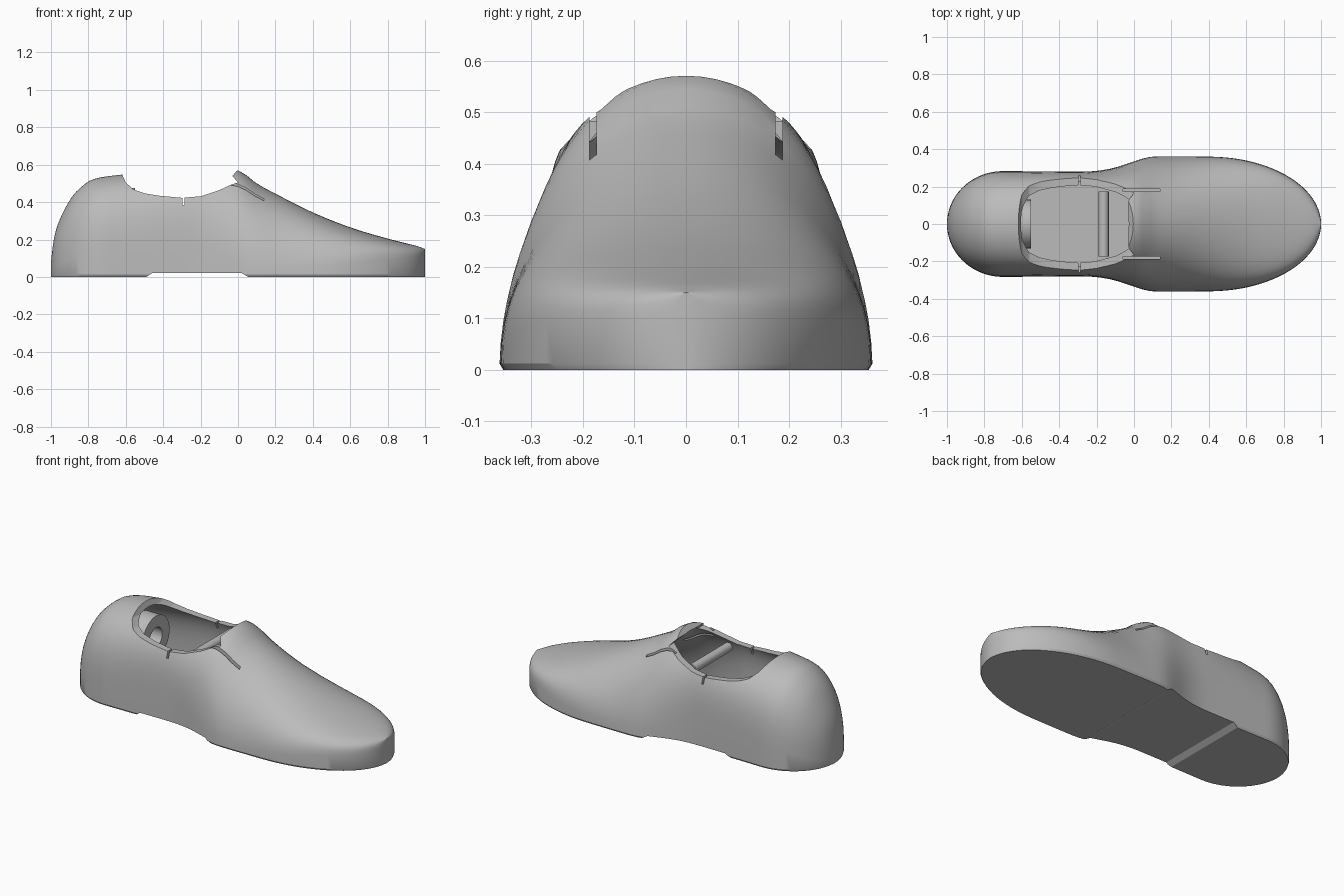
import bpy, bmesh, math

if "Cube" in bpy.data.objects:
    bpy.data.objects.remove(bpy.data.objects["Cube"])

grey = bpy.data.materials.new("light_grey")
grey.use_nodes = True
colour = (0.5, 0.5, 0.5, 1)
grey.diffuse_color = colour
grey.node_tree.nodes["Principled BSDF"].inputs["Base Color"].default_value = colour

# Design curves along the length: top line, base half-width, section squareness
TOP = [(-1, .08), (-.985, .2), (-.96, .29), (-.9, .41), (-.85, .47), (-.78, .52), (-.62, .547),
       (-.4, .565), (-.2, .575), (0, .57), (.1, .5), (.2, .445), (.4, .345), (.6, .265),
       (.8, .205), (.95, .167), (1, .15)]
WIDTH = [(-.7, .283), (-.3, .28), (-.2, .284), (-.1, .302), (0, .335), (.08, .358), (.2, .362), (.4, .36)]
SQUARE = [(-1, 3), (-.7, 4), (-.3, 5), (-.15, 3.6), (0, 2.3), (.12, 2), (.3, 2.1), (.6, 3.6), (.9, 8), (1, 10)]


def curve(points, x):
    """Smooth interpolation through (x, value) points."""
    if x <= points[0][0]:
        return points[0][1]
    for i in range(len(points) - 1):
        (x0, a), (x1, b) = points[i], points[i + 1]
        if x <= x1:
            xp, p = points[max(i - 1, 0)]
            xn, n = points[min(i + 2, len(points) - 1)]
            h, t = x1 - x0, (x - x0) / (x1 - x0)
            m0, m1 = (b - p) / (x1 - xp) * h, (n - a) / (xn - x0) * h
            return ((2*t**3 - 3*t*t + 1) * a + (t**3 - 2*t*t + t) * m0
                    + (3*t*t - 2*t**3) * b + (t**3 - t*t) * m1)
    return points[-1][1]


def half_width(x):
    """Base outline with elliptical heel and toe ends."""
    w = curve(WIDTH, x)
    if x > .4:
        w *= math.sqrt(max(0, 1 - ((x - .4) / .6) ** 2))
    if x < -.7:
        w *= math.sqrt(max(0, 1 - ((x + .7) / .3) ** 2))
    return w


def finish(name, bm):
    bmesh.ops.recalc_face_normals(bm, faces=bm.faces)
    mesh = bpy.data.meshes.new(name)
    bm.to_mesh(mesh)
    bm.free()
    mesh.materials.append(grey)
    obj = bpy.data.objects.new(name, mesh)
    bpy.context.collection.objects.link(obj)
    return obj


def loft(name, inset, floor, lip, stations=72, steps=36):
    """Dome sections lofted from heel to toe, closed underneath."""
    bm = bmesh.new()
    rings = []
    for i in range(stations + 1):
        u = -math.cos(math.pi * i / stations) * .9995
        w = max(half_width(u) - inset, .004)
        top = max(curve(TOP, u) - inset, floor + .04)
        p = curve(SQUARE, u)
        a0 = math.asin((max(floor, lip) / top) ** (p / 2))
        pts = []
        for k in range(steps + 1):
            a = a0 + (math.pi - 2 * a0) * k / steps
            pts.append((w * math.cos(a), top * math.sin(a) ** (2 / p)))
        if lip:
            y = max(pts[0][0] - lip * .6, .002)
            pts = [(y, 0)] + pts + [(-y, 0)]
        rings.append([bm.verts.new((u * (1 - inset), y, z)) for y, z in pts])
    for r, s in zip(rings, rings[1:]):
        for k in range(len(r)):
            j = (k + 1) % len(r)
            bm.faces.new((r[k], r[j], s[j], s[k]))
    bm.faces.new(rings[0])
    bm.faces.new(rings[-1])
    return finish(name, bm)


def prism(name, outline, y0, y1):
    """Side-view outline extruded across the width."""
    bm = bmesh.new()
    face = bm.faces.new([bm.verts.new((x, y0, z)) for x, z in outline])
    out = bmesh.ops.extrude_face_region(bm, geom=[face])["geom"]
    bmesh.ops.translate(bm, vec=(0, y1 - y0, 0), verts=[v for v in out if isinstance(v, bmesh.types.BMVert)])
    return finish(name, bm)


def block(name, x0, x1, y0, y1, z0, z1):
    return prism(name, [(x0, z0), (x1, z0), (x1, z1), (x0, z1)], y0, y1)


def smooth(obj, degrees):
    bpy.ops.object.select_all(action="DESELECT")
    obj.select_set(True)
    bpy.context.view_layer.objects.active = obj
    bpy.ops.object.shade_smooth_by_angle(angle=math.radians(degrees))


def carve(obj, cutter):
    mod = obj.modifiers.new(cutter.name, "BOOLEAN")
    mod.operation, mod.solver, mod.object = "DIFFERENCE", "EXACT", cutter
    bpy.context.view_layer.objects.active = obj
    bpy.ops.object.modifier_apply(modifier=mod.name)
    bpy.data.objects.remove(cutter)


def tube(name, centre, radius, hole, length, axis, sides=40):
    """Round bar or ring lying along the x or y axis."""
    bm = bmesh.new()
    profile = [(-length / 2, hole), (-length / 2, radius), (length / 2, radius), (length / 2, hole)]
    rings = []
    for i in range(sides):
        a = 2 * math.pi * i / sides
        ring = []
        for d, r in profile:
            c, s = r * math.cos(a), r * math.sin(a)
            v = (d, c, s) if axis == "x" else (c, d, s)
            ring.append(bm.verts.new([m + n for m, n in zip(centre, v)]))
        rings.append(ring)
    for i in range(sides):
        r, s = rings[i - 1], rings[i]
        for k in range(4 if hole else 3):
            j = (k + 1) % 4
            bm.faces.new((r[k], r[j], s[j], s[k]))
    bmesh.ops.remove_doubles(bm, verts=bm.verts, dist=1e-5)
    obj = finish(name, bm)
    smooth(obj, 35)
    return obj


# Shoe shell: outer body, hollow inside
shoe = loft("shoe_shell", 0, 0, .012)
carve(shoe, loft("inner_cavity", .032, .07, 0))

# Ankle opening with raised heel and tongue
rim = [(-.62, .7), (-.62, .55), (-.6, .505), (-.56, .468), (-.5, .447), (-.42, .434), (-.3, .423),
       (-.2, .431), (-.1, .464), (-.04, .492), (0, .505), (-.03, .54), (0, .575), (0, .7)]
carve(shoe, prism("ankle_opening", rim, -.5, .5))

# Arch step under the sole
arch = [(-.49, -.02), (-.49, 0), (-.46, .02), (.02, .02), (.055, 0), (.055, -.02)]
carve(shoe, prism("arch_step", arch, -.5, .5))

# Tongue slits and side rim slits
for side in (-1, 1):
    ya, yb = sorted((side * .174, side * .187))
    carve(shoe, block("tongue_slit", -.06, .14, ya, yb, .36, .7))
    ya, yb = sorted((side * .15, side * .4))
    carve(shoe, block("rim_slit", -.298, -.286, ya, yb, .385, .6))
smooth(shoe, 28)

# Inside fittings: cross bar and heel ring
tube("cross_bar", (-.162, 0, .412), .027, 0, .35, "y")
tube("heel_ring", (-.6, 0, .345), .13, .06, .1, "x")
